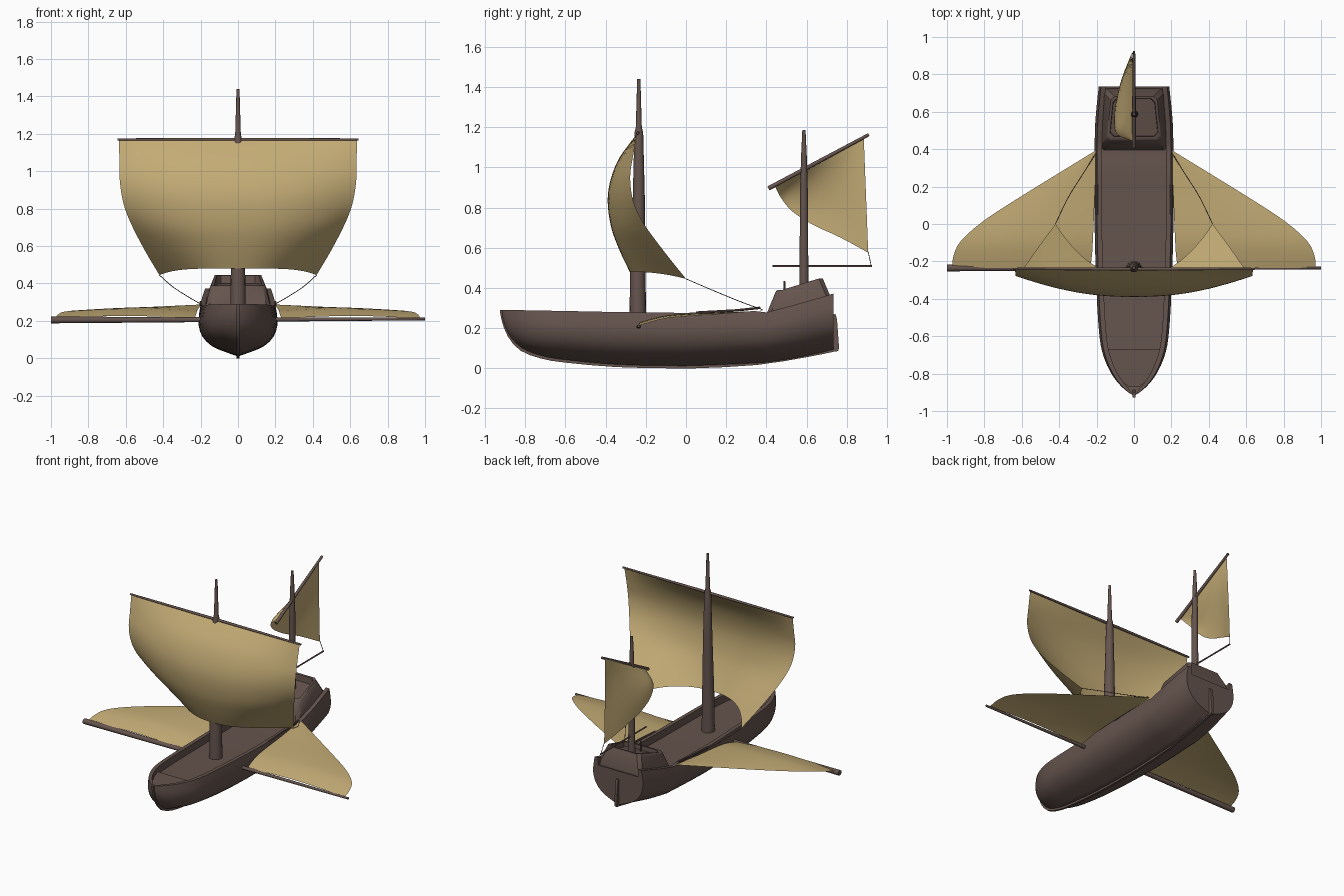
import bpy, bmesh, math
from mathutils import Vector

if "Cube" in bpy.data.objects:
    bpy.data.objects.remove(bpy.data.objects["Cube"])


def material(name, color):
    m = bpy.data.materials.new(name)
    m.diffuse_color = (*color, 1)
    m.use_nodes = True
    m.node_tree.nodes["Principled BSDF"].inputs["Base Color"].default_value = m.diffuse_color
    return m


WOOD = material("dark_wood", (0.13, 0.088, 0.075))
CLOTH = material("canvas", (0.55, 0.41, 0.18))
ROPE = material("rope", (0.10, 0.07, 0.06))


def loft(name, rows, mat, closed=False, caps=False):
    """Skin a list of equal-length point rows."""
    bm = bmesh.new()
    vs = [[bm.verts.new(p) for p in r] for r in rows]
    n = len(rows[0])
    for a, b in zip(vs, vs[1:]):
        for i in range(n if closed else n - 1):
            j = (i + 1) % n
            bm.faces.new((a[i], a[j], b[j], b[i]))
    if caps:
        bm.faces.new(vs[0])
        bm.faces.new(vs[-1])
    bmesh.ops.remove_doubles(bm, verts=bm.verts, dist=1e-5)
    bmesh.ops.recalc_face_normals(bm, faces=bm.faces)
    me = bpy.data.meshes.new(name)
    bm.to_mesh(me)
    bm.free()
    me.materials.append(mat)
    ob = bpy.data.objects.new(name, me)
    bpy.context.collection.objects.link(ob)
    return ob


def tube(name, pts, radii, mat=WOOD, n=12):
    """Round tapered pole or rope through points."""
    pts = [Vector(p) for p in pts]
    rows = []
    for i, p in enumerate(pts):
        d = pts[min(i + 1, len(pts) - 1)] - pts[max(i - 1, 0)]
        side = d.cross(Vector((0, 0, 1)) if abs(d.z) < 0.9 * d.length else Vector((0, 1, 0))).normalized()
        up = side.cross(d).normalized()
        rows.append([p + radii[i] * (side * math.cos(k * math.tau / n) + up * math.sin(k * math.tau / n))
                     for k in range(n)])
    return loft(name, rows, mat, True, True)


def smooth(keys, steps=4):
    """Catmull-Rom refinement of a list of tuples."""
    out = []
    for i in range(len(keys) - 1):
        p0, p1, p2, p3 = (keys[max(0, min(len(keys) - 1, i + k))] for k in (-1, 0, 1, 2))
        for s in range(steps):
            t = s / steps
            out.append(tuple(b + 0.5 * t * (c - a + t * (2 * a - 5 * b + 4 * c - d + t * (3 * (b - c) + d - a)))
                             for a, b, c, d in zip(p0, p1, p2, p3)))
    return out + [tuple(keys[-1])]


# hull: y, half width, keel height, rail height
stations = smooth([(-0.915, 0.006, 0.25, 0.291), (-0.885, 0.05, 0.17, 0.29), (-0.82, 0.108, 0.10, 0.289),
                   (-0.72, 0.158, 0.06, 0.287), (-0.6, 0.184, 0.04, 0.285), (-0.35, 0.2, 0.017, 0.28),
                   (0, 0.21, 0.01, 0.276), (0.36, 0.21, 0.025, 0.283)], 3)
stations += smooth([(0.40, 0.21, 0.028, 0.278), (0.55, 0.206, 0.05, 0.318), (0.735, 0.188, 0.09, 0.372)], 3)
section = smooth([(0, 0), (0.36, 0.1), (0.67, 0.21), (0.91, 0.4), (1, 0.62), (0.99, 0.8), (0.94, 1)], 2)
rows = []
for y, w, zk, zt in stations:
    inner = max(w * 0.94 - 0.026, w * 0.5)
    deck = max(zt - 0.05, (zk + zt) / 2)
    half = [(w * a, zk + (zt - zk) * h) for a, h in section] + [(inner, zt), (inner, deck)]
    rows.append([(x, y, z) for x, z in half] + [(-x, y, z) for x, z in reversed(half[1:])])
loft("hull", rows, WOOD, True, True)

# raised foredeck inside the bow
fore = [(-0.87, 0.03), (-0.82, 0.085), (-0.74, 0.127), (-0.67, 0.152)]
loft("foredeck", [[(-w, y, 0.23), (-w, y, 0.255), (w, y, 0.255), (w, y, 0.23)] for y, w in fore],
     WOOD, True, True)

# keel and stem
path = smooth([(-0.927, 0.29), (-0.918, 0.24), (-0.888, 0.16), (-0.825, 0.088), (-0.72, 0.048), (-0.6, 0.028),
               (-0.35, 0.006), (-0.1, 0), (0.05, 0), (0.35, 0.016), (0.6, 0.055), (0.735, 0.082)], 2)
rows = []
for y, z in path:
    yi, zi = (y * 0.975, min(z + 0.028, 0.29))
    rows.append([(-0.007, y, z), (0.007, y, z), (0.007, yi, zi), (-0.007, yi, zi)])
loft("keel", rows, WOOD, True, True)

# rudder
blade = [(0.70, 0.08), (0.757, 0.085), (0.762, 0.1), (0.752, 0.24), (0.745, 0.268), (0.733, 0.27), (0.725, 0.2)]
loft("rudder", [[(x, y, z) for y, z in blade] for x in (-0.009, 0.009)], WOOD, True, True)


# stern cabin with a rim around a sunken deck
def ring(f, b):
    (yf, wf, zf), (yb, wb, zb) = f, b
    c = 0.02
    half = [(wf - c, yf, zf), (wf, yf + c, zf), (wb, yb - c, zb), (wb - c, yb, zb)]
    return half + [(-x, y, z) for x, y, z in reversed(half)]


loft("stern_cabin", [ring((0.395, 0.18, 0.23), (0.725, 0.17, 0.30)),
                     ring((0.405, 0.172, 0.28), (0.72, 0.16, 0.355)),
                     ring((0.445, 0.15, 0.378), (0.69, 0.132, 0.425)),
                     ring((0.453, 0.143, 0.388), (0.682, 0.124, 0.446)),
                     ring((0.468, 0.128, 0.39), (0.67, 0.112, 0.443)),
                     ring((0.47, 0.126, 0.36), (0.668, 0.11, 0.40))], WOOD, True, True)
tube("tiller_post", [(0, 0.49, 0.36), (0, 0.49, 0.435)], [0.005, 0.004])

# masts and spars
tube("main_mast", [(0, -0.24, 0.21), (0, -0.24, 0.5), (0, -0.235, 0.85), (0, -0.235, 1.17), (0, -0.235, 1.2),
                   (0, -0.235, 1.44)], [0.042, 0.038, 0.03, 0.022, 0.015, 0.008], n=16)
tube("main_yard", [(-0.645, -0.24, 1.17), (0, -0.24, 1.17), (0.645, -0.24, 1.17)], [0.006, 0.009, 0.006])
tube("mizzen_mast", [(0, 0.587, 0.36), (0, 0.587, 0.9), (0, 0.587, 1.06), (0, 0.587, 1.185)],
     [0.023, 0.019, 0.014, 0.008], n=16)
tube("mizzen_yard", [(0, 0.41, 0.895), (0, 0.91, 1.163)], [0.011, 0.008])
tube("mizzen_boom", [(0, 0.43, 0.508), (0, 0.925, 0.508)], [0.005, 0.005])
tube("wing_spar", [(-1, -0.235, 0.205), (1, -0.235, 0.21)], [0.018, 0.007])

# main sail: edge x, y, z then centre y, z per row
levels = smooth([(0.637, -0.243, 1.168, -0.243, 1.168), (0.634, -0.263, 1.06, -0.33, 1.05),
                 (0.632, -0.278, 0.95, -0.375, 0.94), (0.613, -0.262, 0.83, -0.39, 0.83),
                 (0.572, -0.21, 0.72, -0.372, 0.70), (0.50, -0.108, 0.58, -0.33, 0.585),
                 (0.42, 0, 0.445, -0.28, 0.48)])
rows = []
for ex, ey, ez, cy, cz in levels:
    rows.append([(ex * u, cy + (ey - cy) * abs(u) ** 2.3, cz + (ez - cz) * abs(u) ** 5)
                 for u in (k / 14 for k in range(-14, 15))])
loft("main_sail", rows, CLOTH)

# mizzen sail: foot points hanging from the sloped yard
foot = smooth([(-0.012, 0.445, 0.90), (-0.085, 0.475, 0.845), (-0.106, 0.53, 0.78), (-0.1, 0.63, 0.715),
               (-0.068, 0.77, 0.65), (-0.015, 0.907, 0.575)], 3)
rows = []
for i, q in enumerate(foot):
    a = i / (len(foot) - 1)
    top = (-0.008, 0.445 + 0.44 * a, 0.908 + 0.238 * a)
    rows.append([(top[0] + (q[0] - top[0]) * math.sin(b * math.pi / 2),
                  top[1] + (q[1] - top[1]) * b, top[2] + (q[2] - top[2]) * b)
                 for b in (k / 8 for k in range(9))])
loft("mizzen_sail", rows, CLOTH)
tube("mizzen_sheet", [(-0.015, 0.907, 0.58), (0, 0.922, 0.508)], [0.002, 0.002], ROPE, 6)

# side wing sails: inner x, outer x, y, z; with ropes on both sides
wing = smooth([(0.235, 0.972, -0.235, 0.212), (0.225, 0.965, -0.17, 0.232), (0.22, 0.925, -0.09, 0.25),
               (0.215, 0.80, 0.02, 0.26), (0.21, 0.60, 0.15, 0.268), (0.205, 0.43, 0.255, 0.276),
               (0.2, 0.21, 0.39, 0.287)], 3)
for s, side in ((-1, "left"), (1, "right")):
    rows = [[(s * (xi + (xo - xi) * u), y, z + 0.02 * math.sin(math.pi * u) * (xo - xi))
             for u in (k / 10 for k in range(11))] for xi, xo, y, z in wing]
    loft(side + "_wing_sail", rows, CLOTH)
    line = smooth([(s * 0.42, 0, 0.445), (s * 0.35, 0.145, 0.383), (s * 0.265, 0.28, 0.328),
                   (s * 0.203, 0.38, 0.292)])
    tube(side + "_main_sheet", line, [0.002] * len(line), ROPE, 6)
    # rail cap running along the bulwark to the waist
    rail = [(s * 0.199, 0.05, 0.277), (s * 0.2, 0.25, 0.288), (s * 0.2, 0.37, 0.301)]
    tube(side + "_rail", rail, [0.006] * 3, WOOD, 8)

# smooth shading with sharp edges kept
for ob in bpy.context.collection.objects:
    ob.select_set(True)
    bpy.context.view_layer.objects.active = ob
bpy.ops.object.shade_smooth_by_angle(angle=math.radians(40))
